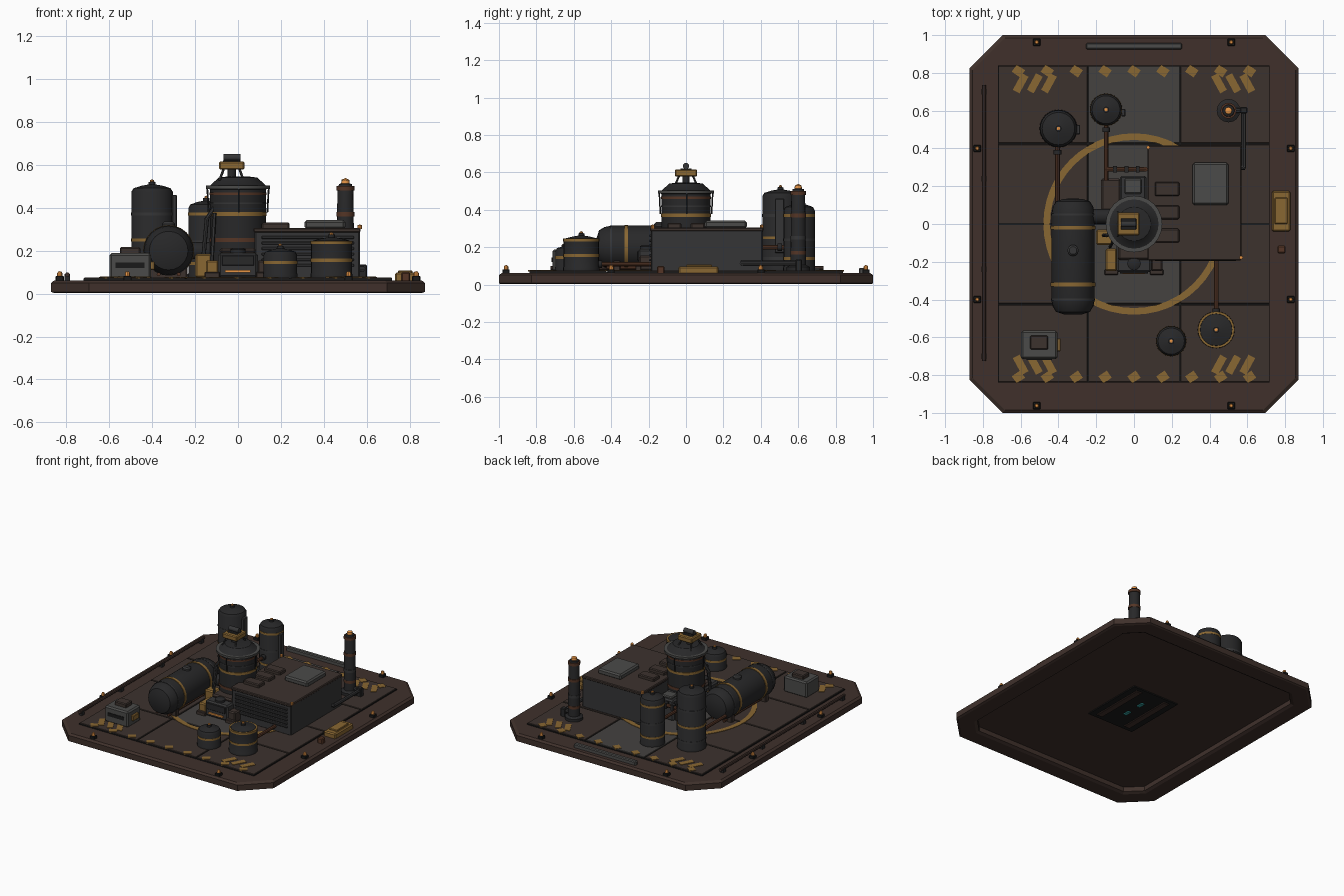
import bpy, bmesh, math
from mathutils import Vector

if "Cube" in bpy.data.objects:
    bpy.data.objects.remove(bpy.data.objects["Cube"])

COL = dict(rust=(.05, .03, .024), deck=(.045, .032, .027), dark=(.021, .021, .022), grey=(.07, .07, .067),
           steel=(.036, .036, .037), gold=(.25, .135, .032), copper=(.09, .036, .019), amber=(.8, .3, .06),
           black=(.01, .01, .01), pale=(.058, .054, .051), teal=(.03, .3, .3))
MATS = {}
for k, c in COL.items():
    MATS[k] = bpy.data.materials.new(k)
    MATS[k].diffuse_color = (*c, 1)


def finish(bm, name, mat, smooth=False):
    bmesh.ops.recalc_face_normals(bm, faces=bm.faces)
    me = bpy.data.meshes.new(name)
    bm.to_mesh(me)
    bm.free()
    me.materials.append(MATS[mat])
    ob = bpy.data.objects.new(name, me)
    bpy.context.collection.objects.link(ob)
    if smooth:
        bpy.ops.object.select_all(action='DESELECT')
        ob.select_set(True)
        bpy.context.view_layer.objects.active = ob
        bpy.ops.object.shade_smooth_by_angle(angle=math.radians(35))
    return ob


def box(name, x, y, z, mat, bevel=0.0, rot=0.0):
    """Box from (min, max) ranges on each axis."""
    bm = bmesh.new()
    bmesh.ops.create_cube(bm, size=1)
    bmesh.ops.scale(bm, vec=(x[1] - x[0], y[1] - y[0], z[1] - z[0]), verts=bm.verts)
    if bevel:
        bmesh.ops.bevel(bm, geom=bm.edges[:], offset=bevel, segments=1, affect='EDGES')
    ob = finish(bm, name, mat)
    ob.location = (sum(x) / 2, sum(y) / 2, sum(z) / 2)
    ob.rotation_euler.z = rot
    return ob


def lathe(name, prof, loc, mat, n=24, axis='z'):
    """Revolve (radius, height) points about z, or about y."""
    bm = bmesh.new()
    vs = [bm.verts.new((r, 0, h)) for r, h in prof]
    es = [bm.edges.new(p) for p in zip(vs, vs[1:])]
    bmesh.ops.spin(bm, geom=vs + es, cent=(0, 0, 0), axis=(0, 0, 1), angle=math.tau, steps=n)
    bmesh.ops.remove_doubles(bm, verts=bm.verts, dist=1e-5)
    ob = finish(bm, name, mat, True)
    ob.location = loc
    if axis == 'y':
        ob.rotation_euler.x = -math.pi / 2
    return ob


def band(name, r, h, t, loc, mat, axis='z', d=.004, n=24):
    return lathe(name, [(r - .01, h - t / 2), (r + d, h - t / 2), (r + d, h + t / 2), (r - .01, h + t / 2),
                        (r - .01, h - t / 2)], loc, mat, n, axis)


def pipe(name, pts, r, mat, n=8):
    """Straight round bars joining the points."""
    bm = bmesh.new()
    for a, b in zip(pts, pts[1:]):
        a, b = Vector(a), Vector(b)
        d = b - a
        m = d.to_track_quat('Z', 'Y').to_matrix().to_4x4()
        m.translation = (a + b) / 2
        bmesh.ops.create_cone(bm, cap_ends=True, segments=n, radius1=r, radius2=r, depth=d.length + r, matrix=m)
    return finish(bm, name, mat, True)


def octagon_stack(name, loops, mat):
    bm = bmesh.new()
    rings = []
    for hx, hy, c, z in loops:
        q = [(hx, hy - c), (hx - c, hy), (c - hx, hy), (-hx, hy - c), (-hx, c - hy), (c - hx, -hy), (hx - c, -hy), (hx, c - hy)]
        rings.append([bm.verts.new((*p, z)) for p in q])
    for a, b in zip(rings, rings[1:]):
        for i in range(8):
            bm.faces.new((a[i], a[i - 1], b[i - 1], b[i]))
    bm.faces.new(rings[0])
    bm.faces.new(rings[-1])
    return finish(bm, name, mat)


# Base slab, hollow underneath, with seam layer and deck panels
octagon_stack('base', [(.735, .865, .1, .046), (.735, .865, .1, .012), (.755, .885, .11, .002), (.855, .99, .172, .002),
                       (.87, 1, .175, .008), (.87, 1, .175, .05), (.855, .985, .172, .062)], 'rust')
box('deck_seams', (-.72, .718), (-.838, .84), (.055, .07), 'black')
xs, ys = [-.72, -.243, .243, .72], [-.84, -.425, 0, .425, .84]
for i in range(3):
    for j in range(4):
        box('deck_panel', (xs[i] + .004, xs[i + 1] - .004), (ys[j] + .004, ys[j + 1] - .004), (.055, .075),
            'pale' if i == 1 and j else 'deck', .002)

# Painted ring and hazard marks
lathe('painted_ring', [(.445, .073), (.48, .073), (.48, .078), (.445, .078), (.445, .073)], (0, 0, 0), 'gold', 48)
for s in (-1, 1):
    for i in range(-4, 5):
        x = i * .153
        box('hazard_square', (x - .027, x + .027), (s * .81 - .023, s * .81 + .023), (.07, .078), 'gold', 0, -s * .6)
    for t in (-1, 1):
        for i in range(3):
            x = t * (.45 + .075 * i)
            box('hazard_bar', (x - .02, x + .02), (s * .745 - .05, s * .745 + .05), (.07, .0785), 'gold', 0,
                -.5 if s * t < 0 and s > 0 or s * t < 0 and t > 0 else .5)

# Edge lamps
for sx in (-1, 1):
    for sy in (-1, 1):
        for px, py in ((.515, .962), (.83, .40)):
            x, y = sx * px, sy * py
            box('lamp_base', (x - .019, x + .019), (y - .019, y + .019), (.05, .082), 'black', .003)
            lathe('lamp', [(0, .07), (.012, .07), (.012, .095), (.007, .103), (0, .104)], (x, y, 0), 'amber', 8)

# Rails and boxes along the rim
pipe('side_rail', [(-.795, -.72, .088), (-.795, .73, .088)], .011, 'rust')
for y in (-.7, -.24, .24, .7):
    box('rail_post', (-.808, -.782), (y - .015, y + .015), (.05, .09), 'dark')
box('rear_bar', (-.255, .255), (.925, .958), (.05, .09), 'grey', .006)
box('gold_crate', (.73, .828), (-.04, .175), (.05, .098), 'gold', .008)
box('crate_lid', (.745, .813), (.0, .14), (.095, .107), 'gold', .004)
box('rim_valve', (.76, .802), (-.155, -.115), (.05, .1), 'copper', .006)

# Main building with roof pad, vents and louvres
box('building', (.078, .567), (-.187, .411), (.07, .295), 'steel', .006)
box('building_roof', (.072, .57), (-.192, .415), (.285, .306), 'deck', .005)
box('roof_pad', (.31, .5), (.1, .325), (.3, .342), 'grey', .01)
for y in (.185, .062, -.062):
    box('roof_vent', (.11, .24), (y - .037, y + .037), (.3, .33), 'deck', .006)
for i in range(6):
    box('louvre', (.11, .54), (-.197, -.18), (.125 + i * .026, .138 + i * .026), 'steel', .003)
for x, y in ((.567, -.178), (.075, .405)):
    lathe('roof_beacon', [(0, .3), (.01, .3), (.01, .318), (0, .322)], (x, y, 0), 'amber', 8)

# Central tower
O = (0, 0, 0)
lathe('tower', [(0, .07), (.14, .07), (.14, .1), (.13, .11), (.13, .485), (.147, .49), (.147, .5), (.13, .503),
                (.09, .54), (.05, .545), (0, .545)], O, 'dark')
for h, t, m in ((.25, .018, 'copper'), (.37, .018, 'gold'), (.465, .012, 'copper'), (.42, .008, 'steel')):
    band('tower_band', .13, h, t, O, m, d=.003)
lathe('tower_rim', [(.125, .488), (.15, .488), (.15, .503), (.125, .503), (.125, .488)], O, 'grey')
for i in range(4):
    a = math.tau * (i + .02) / 4
    c, s = math.cos(a), math.sin(a)
    pipe('tower_stay', [(c * .137, s * .137, .38), (c * .143, s * .143, .49)], .004, 'dark', 6)
for sx in (-1, 1):
    for sy in (-1, 1):
        pipe('cap_leg', [(-.03 + sx * .055, sy * .06, .53), (-.03 + sx * .035, sy * .035, .585)], .006, 'steel', 6)
pipe('tower_brace', [(-.125, -.12, .09), (-.11, -.09, .37)], .009, 'steel', 6)
pipe('cap_stem', [(-.03, 0, .53), (-.03, 0, .58)], .02, 'dark', 12)
box('cap_box', (-.088, .03), (-.06, .06), (.577, .615), 'gold', .006)
box('cap_box_top', (-.07, .012), (-.03, .03), (.61, .622), 'dark', .004)
pipe('cap_cylinder', [(-.06, 0, .634), (.003, 0, .634)], .017, 'steel', 12)

# Control unit in front of the tower
box('control_body', (-.092, .092), (-.255, -.1), (.075, .19), 'steel', .01)
box('control_hood', (-.085, .085), (-.19, -.1), (.185, .212), 'deck', .01)
box('control_panel', (-.075, .075), (-.262, -.25), (.13, .178), 'dark', .003)
box('glow_slit', (-.06, .058), (-.264, -.25), (.097, .109), 'amber')
lathe('control_knob', [(0, .18), (.036, .18), (.036, .205), (.025, .212), (0, .212)], (0, -.21, 0), 'dark', 12)
for s in (-1, 1):
    x = s * .12
    box('side_cheek', (x - .03, x + .03), (-.25, -.13), (.075, .155), 'gold' if s < 0 else 'deck', .008)
    box('cheek_foot', (x - .036, x + .036), (-.27, -.24), (.07, .1), 'deck', .004)
box('junction_box', (-.2, -.115), (-.11, -.03), (.075, .185), 'gold', .008)
pipe('feed_line', [(-.16, -.06, .18), (-.145, -.06, .35), (-.11, -.05, .4)], .01, 'steel')

# Pump block behind the tower
box('pump_block', (-.075, .065), (.1, .255), (.07, .225), 'steel', .01)
box('pump_lid', (-.05, .04), (.16, .24), (.22, .24), 'grey', .006)
box('pump_side', (-.175, -.07), (.05, .24), (.07, .18), 'deck', .01)
pipe('copper_manifold', [(-.148, .29, .2), (.06, .29, .2), (.06, .29, .09)], .013, 'copper')
for x in (-.1, -.04, .02):
    box('manifold_clamp', (x - .01, x + .01), (.272, .308), (.18, .22), 'dark')

# Horizontal tank with bands, hatch and saddles
H = (-.323, 0, .2)
lathe('long_tank', [(0, -.48), (.05, -.478), (.09, -.465), (.108, -.435), (.115, -.4), (.115, .05), (.108, .09),
                    (.09, .12), (.05, .133), (0, .135)], H, 'dark', 24, 'y')
for y in (-.32, -.02):
    band('tank_strap', .115, y, .02, H, 'gold', 'y')
for y in (-.4, .05):
    band('tank_seam', .115, y, .01, H, 'steel', 'y', .002)
lathe('tank_hatch', [(0, .3), (.03, .3), (.03, .325), (.02, .335), (0, .335)], (-.323, -.14, 0), 'steel', 12)
for y in (-.37, .03):
    box('saddle', (-.41, -.236), (y - .02, y + .02), (.07, .14), 'deck', .005)
for x in (-.37, -.276):
    pipe('saddle_bar', [(x, -.42, .09), (x, .08, .09)], .009, 'copper')
pipe('tank_link', [(-.23, .04, .2), (-.1, .04, .2)], .04, 'dark', 12)


# Upright domed tanks
def upright(name, x, y, r, top, bands):
    p = (x, y, 0)
    k = .03 if top < .35 else .035
    lathe(name, [(0, .07), (r, .07), (r, .09), (r * .97, .095), (r * .97, top - k), (r * .86, top - k * .5),
                 (r * .5, top - .006), (.016, top), (.016, top + .012), (0, top + .014)], p, 'dark')
    for h, m in bands:
        band(name + '_band', r * .97, h, .015, p, m, d=.002)
    lathe(name + '_tip', [(0, top), (.009, top), (.009, top + .02), (0, top + .024)], p, 'amber', 8)


upright('tall_tank', -.40, .505, .1, .508, [(.37, 'steel'), (.25, 'gold'), (.14, 'steel')])
upright('medium_tank', -.148, .605, .086, .432, [(.37, 'gold'), (.24, 'steel'), (.14, 'gold')])
upright('small_tank', .197, -.62, .081, .21, [(.145, 'gold')])
upright('wide_tank', .435, -.56, .098, .262, [(.155, 'gold'), (.238, 'gold')])
box('tall_tank_gauge', (-.307, -.285), (.475, .525), (.17, .46), 'steel', .004)
box('medium_tank_gauge', (-.068, -.045), (.57, .61), (.14, .37), 'steel', .004)
for name, pts in (('tall_tank_pipe', [(-.405, .42, .15), (-.405, .12, .15)]),
                  ('medium_tank_pipe', [(-.148, .54, .2), (-.148, .24, .2), (-.148, .24, .1)]),
                  ('wide_tank_pipe', [(.435, -.48, .11), (.435, -.18, .11)])):
    pipe(name, pts, .012, 'copper')
    (x, y0, z), y1 = pts[0], pts[1][1]
    y = y0 - .04 if y0 > 0 else y0 + .02
    pipe('pipe_flange', [(x, y - .002, z), (x, y + .002, z)], .02, 'dark', 12)

# Exhaust stack and its pipe
S = (.5, .6, 0)
lathe('stack', [(0, .07), (.062, .07), (.062, .095), (.042, .105), (.037, .48), (.03, .51), (.018, .513), (.018, .528),
                (0, .53)], S, 'dark', 16)
for h, m in ((.17, 'copper'), (.25, 'steel'), (.37, 'copper'), (.49, 'copper')):
    band('stack_band', .038, h, .02, S, m, n=16)
lathe('stack_tip', [(0, .51), (.02, .51), (.018, .53), (0, .538)], S, 'amber', 12)
pipe('stack_pipe', [(.52, .6, .115), (.58, .6, .115), (.58, .3, .115), (.56, .3, .115)], .013, 'steel')
box('pipe_elbow', (.562, .6), (.585, .62), (.07, .135), 'dark', .005)

# Equipment cabinet
box('cabinet', (-.598, -.405), (-.715, -.565), (.07, .188), 'grey', .01)
box('cabinet_lid', (-.55, -.455), (-.665, -.59), (.18, .216), 'deck', .006)
box('cabinet_slot', (-.57, -.435), (-.719, -.7), (.12, .145), 'black')
box('cabinet_handle', (-.41, -.388), (-.675, -.605), (.11, .15), 'gold', .004)

# Machinery seen in the underside recess
box('under_plate', (-.19, .19), (-.25, .23), (.038, .052), 'black')
for s in (-1, 1):
    box('under_skid', (s * .12 - .025, s * .12 + .025), (-.22, .2), (.032, .045), 'rust', .004)
    box('under_light', (-.012, .012), (s * .07 - .025, s * .07 + .025), (.03, .042), 'teal')

for m in bpy.data.materials:
    if m.users and not m.is_grease_pencil:
        m.use_nodes = True
        m.node_tree.nodes["Principled BSDF"].inputs["Base Color"].default_value = m.diffuse_color
